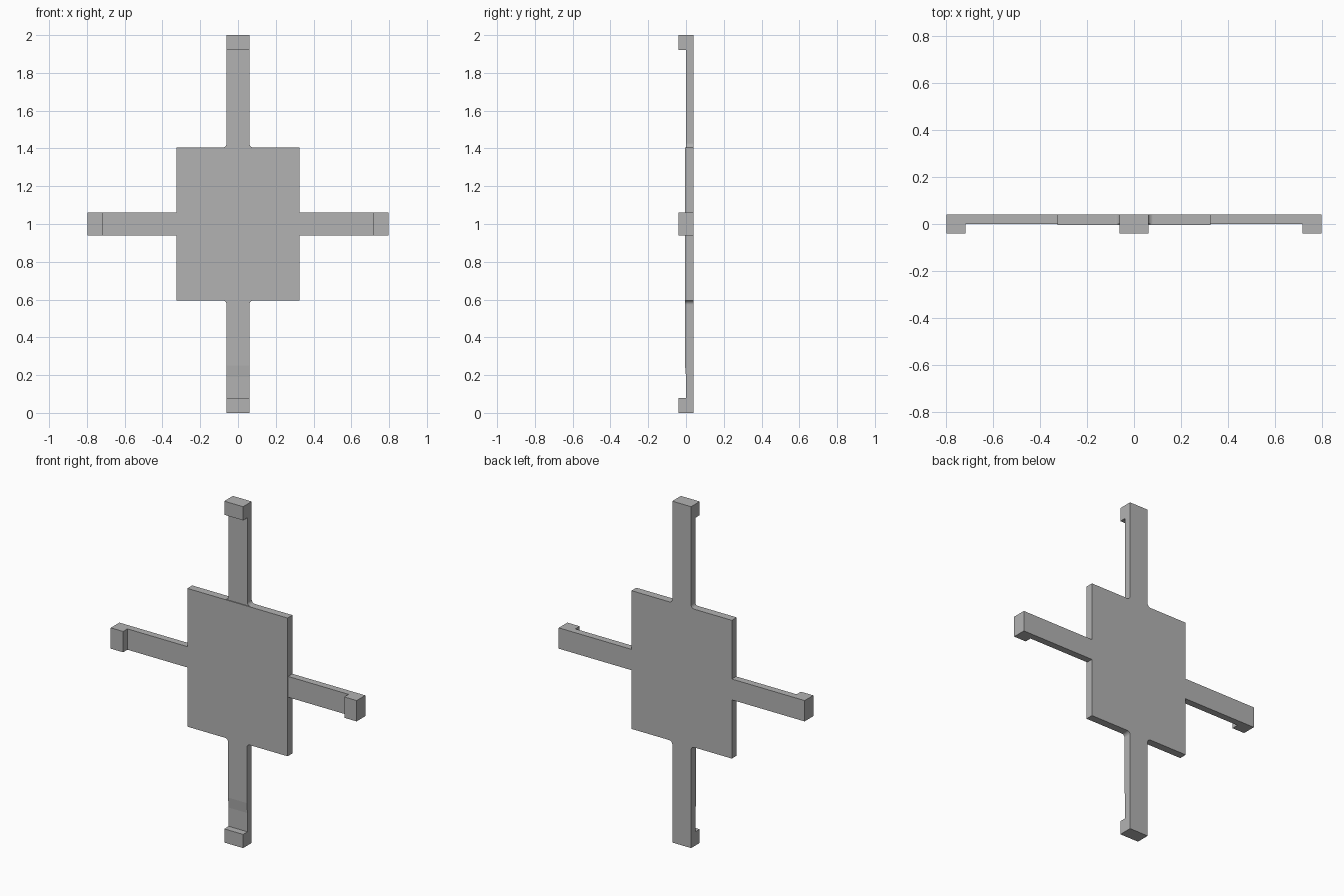
import bpy
import bmesh
from math import sin, cos, pi

cube = bpy.data.objects.get("Cube")
if cube:
    bpy.data.objects.remove(cube, do_unlink=True)

grey = bpy.data.materials.new("plain grey")
grey.use_nodes = True
COLOUR = (0.45, 0.45, 0.45, 1)
grey.diffuse_color = COLOUR
grey.node_tree.nodes["Principled BSDF"].inputs["Base Color"].default_value = COLOUR

# Main dimensions
MID = 1.0
HALF_W, HALF_H = 0.325, 0.405
ARM = 0.061
SIDE_REACH, END_REACH = 0.797, 1.0
BACK, ARM_FRONT, PLATE_FRONT, HOOK_FRONT = 0.04, 0.0, -0.005, -0.04
HOOK = 0.08
FILLET = 0.02


def prism(name, points, offset):
    """Extrude a closed 3D outline along an offset vector."""
    bm = bmesh.new()
    face = bm.faces.new([bm.verts.new(p) for p in points])
    result = bmesh.ops.extrude_face_region(bm, geom=[face])
    moved = [g for g in result["geom"] if isinstance(g, bmesh.types.BMVert)]
    bmesh.ops.translate(bm, verts=moved, vec=offset)
    bmesh.ops.recalc_face_normals(bm, faces=bm.faces)
    mesh = bpy.data.meshes.new(name)
    bm.to_mesh(mesh)
    bm.free()
    mesh.materials.append(grey)
    obj = bpy.data.objects.new(name, mesh)
    bpy.context.collection.objects.link(obj)
    return obj


def arm_profile(start, end, raised=False):
    """Side outline of a hooked arm as (distance from centre, depth)."""
    profile = [(start, BACK), (end, BACK), (end, HOOK_FRONT),
               (end - HOOK, HOOK_FRONT), (end - HOOK, ARM_FRONT)]
    if raised:
        profile += [(0.81, ARM_FRONT), (0.75, PLATE_FRONT), (start, PLATE_FRONT)]
    else:
        profile.append((start, ARM_FRONT))
    return profile


# Central plate
prism("central_plate",
      [(sx * HALF_W, PLATE_FRONT, MID + sz * HALF_H)
       for sx, sz in ((-1, -1), (1, -1), (1, 1), (-1, 1))],
      (0, BACK - PLATE_FRONT, 0))

# Horizontal arms
for name, s in (("left_arm", 1), ("right_arm", -1)):
    prism(name, [(s * d, y, MID - ARM) for d, y in arm_profile(HALF_W, SIDE_REACH)],
          (0, 0, 2 * ARM))

# Vertical arms, with rounded inner corners where they meet the plate
for name, s in (("upper", 1), ("lower", -1)):
    raised = s < 0
    front = PLATE_FRONT if raised else ARM_FRONT
    prism(name + "_arm",
          [(-ARM, y, MID + s * d) for d, y in arm_profile(HALF_H, END_REACH, raised)],
          (2 * ARM, 0, 0))
    for side, sx in (("left", 1), ("right", -1)):
        outline = [(ARM, HALF_H)]
        for i in range(7):
            a = pi / 2 * i / 6
            outline.append((ARM + FILLET * (1 - sin(a)), HALF_H + FILLET * (1 - cos(a))))
        prism(f"{name}_{side}_fillet",
              [(sx * x, front, MID + s * z) for x, z in outline],
              (0, BACK - front, 0))
